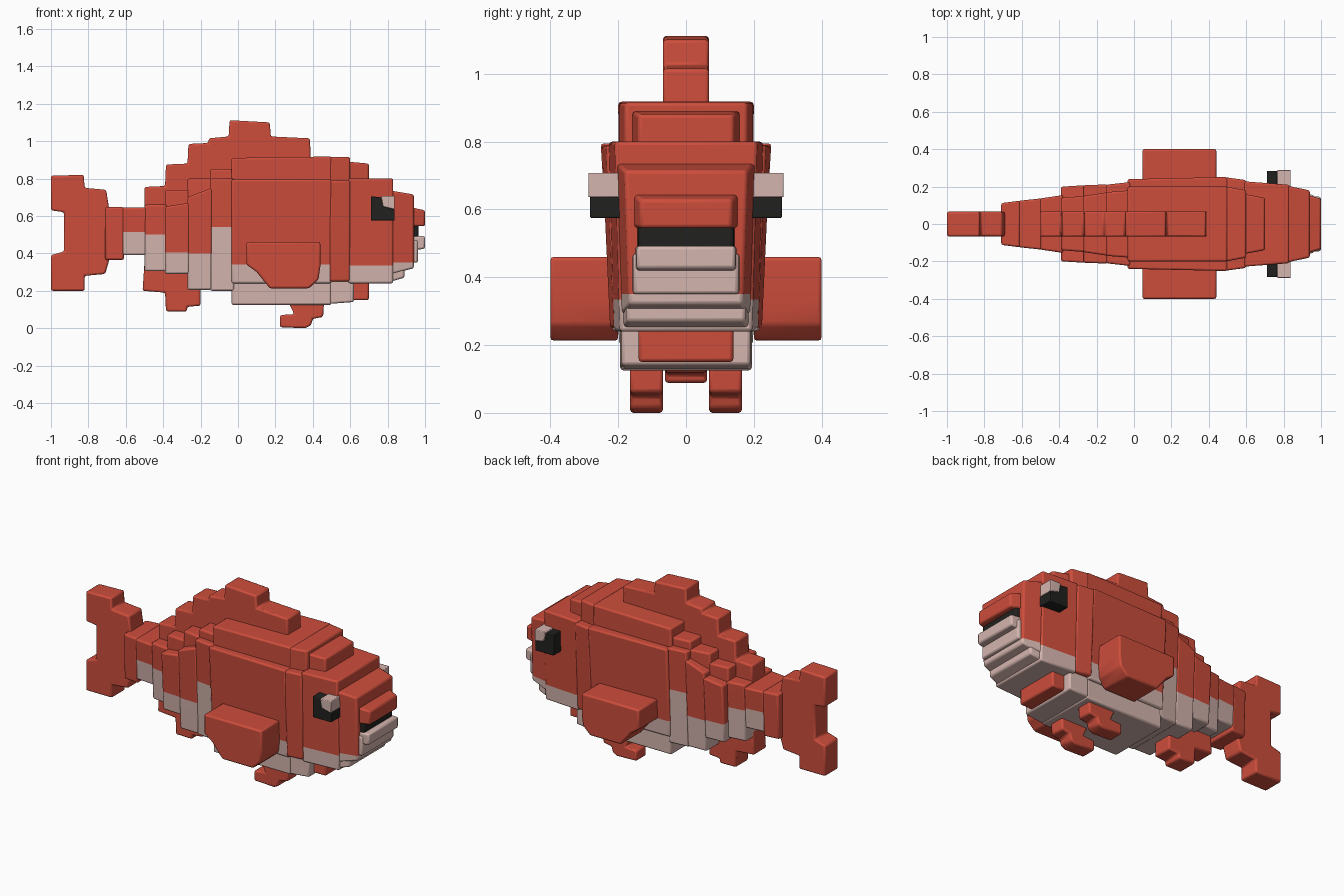
import bpy, bmesh
from mathutils import Vector

if "Cube" in bpy.data.objects:
    bpy.data.objects.remove(bpy.data.objects["Cube"])

def mat(name, c):
    m = bpy.data.materials.new(name)
    m.diffuse_color = (*c, 1)
    m.use_nodes = True
    m.node_tree.nodes["Principled BSDF"].inputs["Base Color"].default_value = m.diffuse_color
    return m

RED = mat("coral red", (0.61, 0.075, 0.045))
CREAM = mat("pale pink belly", (0.66, 0.46, 0.42))
BLACK = mat("black", (0.015, 0.015, 0.014))

def finish(name, bm, mats, bevel=0.01):
    bmesh.ops.recalc_face_normals(bm, faces=bm.faces)
    me = bpy.data.meshes.new(name)
    bm.to_mesh(me)
    bm.free()
    for m in mats:
        me.materials.append(m)
    ob = bpy.data.objects.new(name, me)
    bpy.context.collection.objects.link(ob)
    if bevel:
        b = ob.modifiers.new("soft_edges", 'BEVEL')
        b.width = bevel
        b.segments = 2
        b.limit_method = 'ANGLE'
    bpy.ops.object.select_all(action='DESELECT')
    ob.select_set(True)
    bpy.context.view_layer.objects.active = ob
    bpy.ops.object.shade_smooth_by_angle(angle=0.7)
    return ob

def block(name, x0, x1, z0, z1, w0, w1, belly=None, low=1.0, color=RED, dz0=0, dz1=0):
    """Symmetric tapered block: half width w0 at the rear, w1 at the front.
    low scales the bottom width, dz0/dz1 lift the front bottom/top edges.
    Faces below the belly height become cream."""
    bm = bmesh.new()
    bmesh.ops.create_cube(bm, size=2)
    for v in bm.verts:
        front, top = v.co.x > 0, v.co.z > 0
        w = (w1 if front else w0) * (1 if top else low)
        z = (z1 + (dz1 if front else 0)) if top else (z0 + (dz0 if front else 0))
        v.co = Vector((x1 if front else x0, w * v.co.y, z))
    if belly is not None:
        bmesh.ops.bisect_plane(bm, geom=bm.verts[:] + bm.edges[:] + bm.faces[:],
                               plane_co=(0, 0, belly), plane_no=(0, 0, 1))
        for f in bm.faces:
            f.material_index = int(f.calc_center_median().z < belly)
    return finish(name, bm, [color, CREAM])

def slab(name, pts, y0, y1, color=RED, bevel=0.01):
    """Extruded x-z outline from y0 to y1."""
    bm = bmesh.new()
    f = bm.faces.new([bm.verts.new((x, y0, z)) for x, z in pts])
    r = bmesh.ops.extrude_face_region(bm, geom=[f])
    for v in r["geom"]:
        if isinstance(v, bmesh.types.BMVert):
            v.co.y = y1
    return finish(name, bm, [color], bevel)

# tail fin
slab("tail_fin", [(-1, .2), (-.82, .2), (-.82, .28), (-.71, .29), (-.69, .36), (-.69, .645), (-.705, .74),
                  (-.82, .75), (-.825, .82), (-1, .815), (-1, .63), (-.93, .62), (-.93, .41), (-1, .39)],
     -.066, .066)

# tail stalk and rear body
block("tail_stalk", -.71, -.61, .365, .648, .112, .125, low=.9)
block("tail_stalk_front", -.62, -.49, .39, .645, .124, .138, .515, .9)
block("rear_body", -.5, -.38, .305, .66, .137, .155, .5, .9)
block("hip", -.39, -.26, .29, .65, .2, .208, .405, .9, dz1=.02)
block("hip_ridge", -.39, -.26, .5, .74, .14, .15)
block("flank_rear", -.27, -.14, .205, .70, .208, .212, .40, .88, dz1=.05)
block("flank_ridge", -.27, -.14, .6, .80, .15, .17)
block("flank_front", -.15, -.02, .2, .80, .21, .225, .54, .88)
block("flank_crown", -.15, -.02, .7, .85, .17, .18)

# main body: narrow core plus wider middle
block("body_core", -.035, .5, .125, .91, .2, .2, .34, .97, dz1=.008)
block("body_sides", -.035, .5, .24, .795, .24, .252, .34, .86)

# head
block("gill_band", .49, .6, .25, .79, .25, .235, low=.9)
block("throat_pale", .49, .62, .13, .3, .195, .19, .3, dz0=.01)
block("throat_patch", .59, .7, .15, .3, .14, .14)
block("forehead_back", .49, .6, .7, .915, .2, .18)
block("forehead", .59, .7, .7, .89, .16, .14, dz1=-.01)
block("head", .59, .83, .24, .80, .228, .21, .335, .93, dz1=.0)
block("snout", .82, .94, .29, .735, .205, .18, .35, .93, dz0=.03, dz1=-.02)
block("chin", .82, .89, .25, .34, .185, .175, .4, dz0=.02)
block("jaw", .87, .962, .35, .47, .165, .155, .6)

# mouth
block("upper_lip", .93, 1, .545, .645, .155, .135, dz1=-.015)
block("mouth_gap", .92, .965, .48, .56, .145, .14, color=BLACK)
block("lower_lip", .93, 1, .415, .492, .15, .145, .6, dz0=.01)

# dorsal fin
slab("dorsal_fin", [(-.5, .6), (-.5, .755), (-.39, .76), (-.385, .875), (-.27, .88), (-.265, .985), (-.16, .99),
                    (-.155, 1.015), (-.05, 1.025), (-.045, 1.112), (.17, 1.10), (.175, 1.025), (.385, 1.015),
                    (.39, .85)], -.068, .068)

# belly fin at the rear
slab("rear_belly_fin", [(-.51, .2), (-.39, .19), (-.385, .09), (-.275, .088), (-.27, .115), (-.2, .12),
                        (-.2, .26), (-.3, .35), (-.5, .35)], -.062, .062)

for s, side in ((1, "left"), (-1, "right")):
    # pectoral fin
    slab("pectoral_fin_" + side, [(.045, .46), (.045, .34), (.1, .3), (.14, .25), (.17, .213), (.38, .213),
                                  (.43, .26), (.44, .33), (.44, .46)], s * .2, s * .4)
    # small belly fin
    slab("belly_fin_" + side, [(.225, .005), (.36, 0), (.39, .015), (.40, .05), (.455, .06), (.46, .14), (.27, .14),
                               (.3, .075), (.225, .07)], s * .068, s * .165)
    # eye: dark ball and pale highlight block
    slab("eye_" + side, [(.71, .575), (.838, .575), (.838, .635), (.775, .65), (.765, .7), (.71, .705)],
         s * .19, s * .283, BLACK, .004)
    slab("eye_shine_" + side, [(.775, .65), (.838, .635), (.838, .708), (.765, .708)],
         s * .19, s * .288, CREAM, .004)
